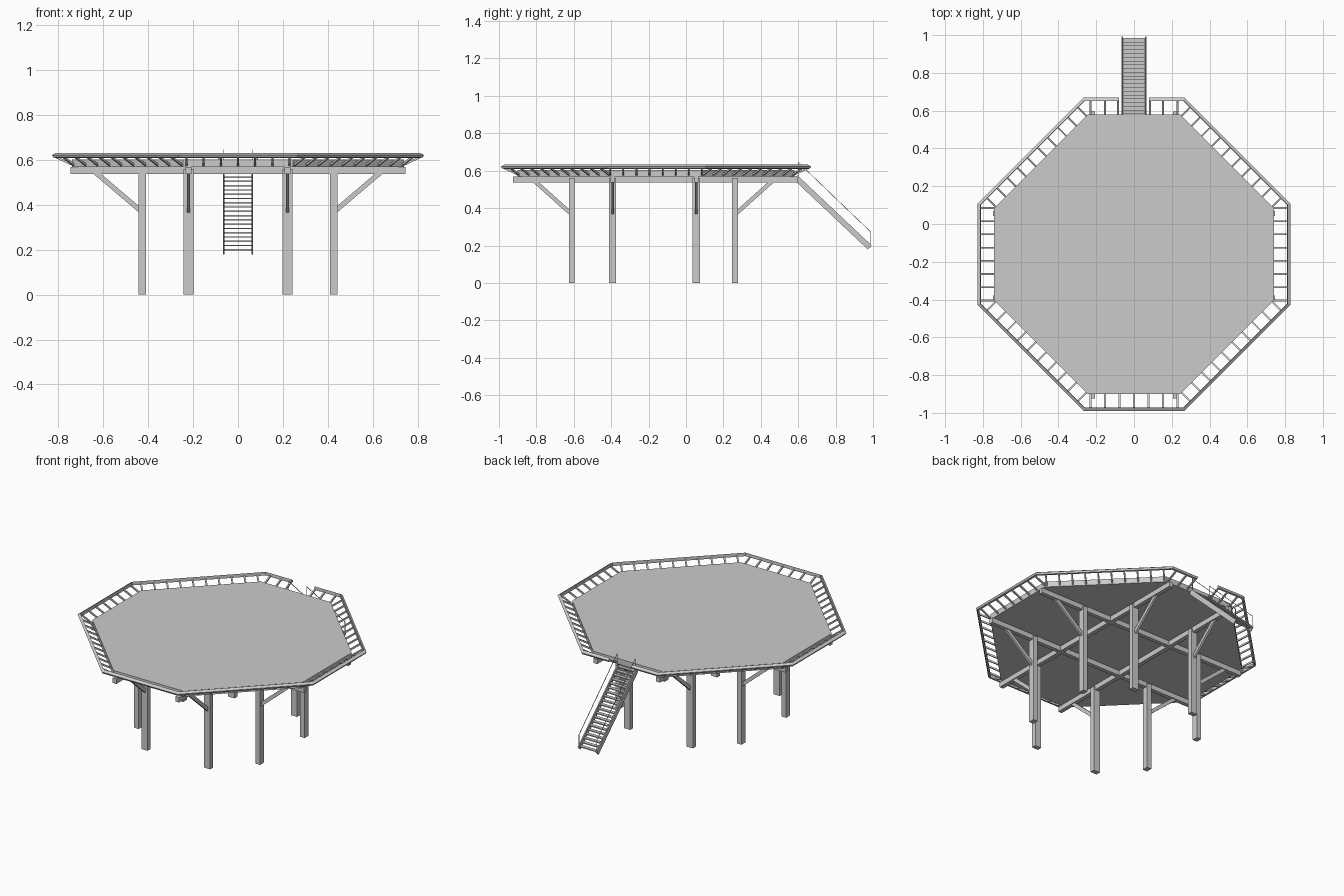
import bpy, bmesh, math
from mathutils import Vector, Matrix

if "Cube" in bpy.data.objects:
    bpy.data.objects.remove(bpy.data.objects["Cube"])

CY = -0.16  # centre of the platform in y


def finish(name, bm):
    bmesh.ops.recalc_face_normals(bm, faces=bm.faces)
    me = bpy.data.meshes.new(name)
    bm.to_mesh(me)
    bm.free()
    ob = bpy.data.objects.new(name, me)
    bpy.context.collection.objects.link(ob)
    return ob


def box(bm, lo, hi):
    c = [(a + b) / 2 for a, b in zip(lo, hi)]
    s = [b - a for a, b in zip(lo, hi)]
    bmesh.ops.create_cube(bm, size=1, matrix=Matrix.Translation(c) @ Matrix.Diagonal((*s, 1)))


def bar(bm, p, q, w, h):
    """Box from p to q, w wide horizontally and h deep."""
    p, q = Vector(p), Vector(q)
    d = (q - p).normalized()
    side = d.cross(Vector((0, 0, 1)))
    side = side.normalized() if side.length > 1e-4 else Vector((1, 0, 0))
    up = side.cross(d)
    m = Matrix((side, d, up)).transposed().to_4x4()
    m.translation = (p + q) / 2
    bmesh.ops.create_cube(bm, size=1, matrix=m @ Matrix.Diagonal((w, (q - p).length, h, 1)))


def octagon(r, z):
    """Clockwise corners starting at the back right."""
    s = 0.245 + (r - 0.74) * 0.24
    pts = [(s, r), (r, s), (r, -s), (s, -r), (-s, -r), (-r, -s), (-r, s), (-s, r)]
    return [Vector((x, y + CY, z)) for x, y in pts]


# Deck slab
bm = bmesh.new()
low = [bm.verts.new(p) for p in octagon(0.74, 0.568)]
top = [bm.verts.new(p) for p in octagon(0.74, 0.603)]
bm.faces.new(low)
bm.faces.new(top)
for i in range(8):
    j = (i + 1) % 8
    bm.faces.new((low[i], low[j], top[j], top[i]))
finish("deck", bm)

# Tilted handrail around the deck, open at the stairs
bm = bmesh.new()
rings = []
for r, z in [(0.811, 0.610), (0.823, 0.611), (0.829, 0.622), (0.812, 0.632)]:
    pts = octagon(r, z)
    pts = [Vector((0.08, r + CY, z))] + pts + [Vector((-0.08, r + CY, z))]
    rings.append([bm.verts.new(p) for p in pts])
for k in range(4):
    a, b = rings[k], rings[(k + 1) % 4]
    for i in range(len(a) - 1):
        bm.faces.new((a[i], a[i + 1], b[i + 1], b[i]))
for e in (0, -1):
    bm.faces.new([r[e] for r in rings])
finish("handrail", bm)

# Outward leaning balusters
bm = bmesh.new()
inner, outer = octagon(0.735, 0.577), octagon(0.82, 0.617)
for i in range(8):
    j = (i + 1) % 8
    d = (inner[j] - inner[i]).normalized()
    n, half = (10, 0.34) if i % 2 == 0 else (8, 0.245)
    if i in (3, 7):
        n, half = 7, 0.23
    for k in range(n):
        t = -half + 2 * half * k / (n - 1)
        if i == 7 and abs(t) < 0.05:
            continue
        if i == 7 and abs(t) < 0.1:
            t = math.copysign(0.085, t)
        bar(bm, (inner[i] + inner[j]) / 2 + d * t, (outer[i] + outer[j]) / 2 + d * t, 0.009, 0.009)
finish("balusters", bm)

# Crossing beams under the deck
bm = bmesh.new()
for y in (0.055, -0.392):
    box(bm, (-0.747, y - 0.013, 0.537), (0.747, y + 0.013, 0.568))
for x in (-0.22, 0.22):
    box(bm, (x - 0.013, -0.925, 0.537), (x + 0.013, 0.595, 0.568))
finish("beams", bm)

# Posts and diagonal braces
posts, braces = bmesh.new(), bmesh.new()
for sx in (-1, 1):
    for y in (0.055, -0.392):
        x = sx * 0.427
        box(posts, (x - 0.016, y - 0.019, 0), (x + 0.016, y + 0.019, 0.56))
        bar(braces, (sx * 0.435, y, 0.375), (sx * 0.635, y, 0.545), 0.014, 0.022)
    for y, sy in ((0.262, 1), (-0.61, -1)):
        x = sx * 0.22
        box(posts, (x - 0.022, y - 0.015, 0), (x + 0.022, y + 0.015, 0.56))
        bar(braces, (x, y + sy * 0.01, 0.375), (x, y + sy * 0.2, 0.545), 0.014, 0.022)
finish("posts", posts)
finish("braces", braces)

# Stair stringers and thin rails
stringers, rails = bmesh.new(), bmesh.new()
for x in (-0.063, 0.063):
    bar(stringers, (x, 0.585, 0.565), (x, 0.982, 0.19), 0.007, 0.03)
    bar(rails, (x, 0.6, 0.645), (x, 0.985, 0.275), 0.003, 0.003)
    for y, z in ((0.6, 0.56), (0.985, 0.19)):
        bar(rails, (x, y, z), (x, y, z + 0.085), 0.003, 0.003)
finish("stair_stringers", stringers)
finish("stair_rails", rails)

# Stair treads
bm = bmesh.new()
for k in range(20):
    f = k / 19
    y, z = 0.593 + 0.38 * f, 0.562 - 0.362 * f
    box(bm, (-0.062, y - 0.011, z - 0.003), (0.062, y + 0.011, z + 0.003))
finish("stair_treads", bm)
